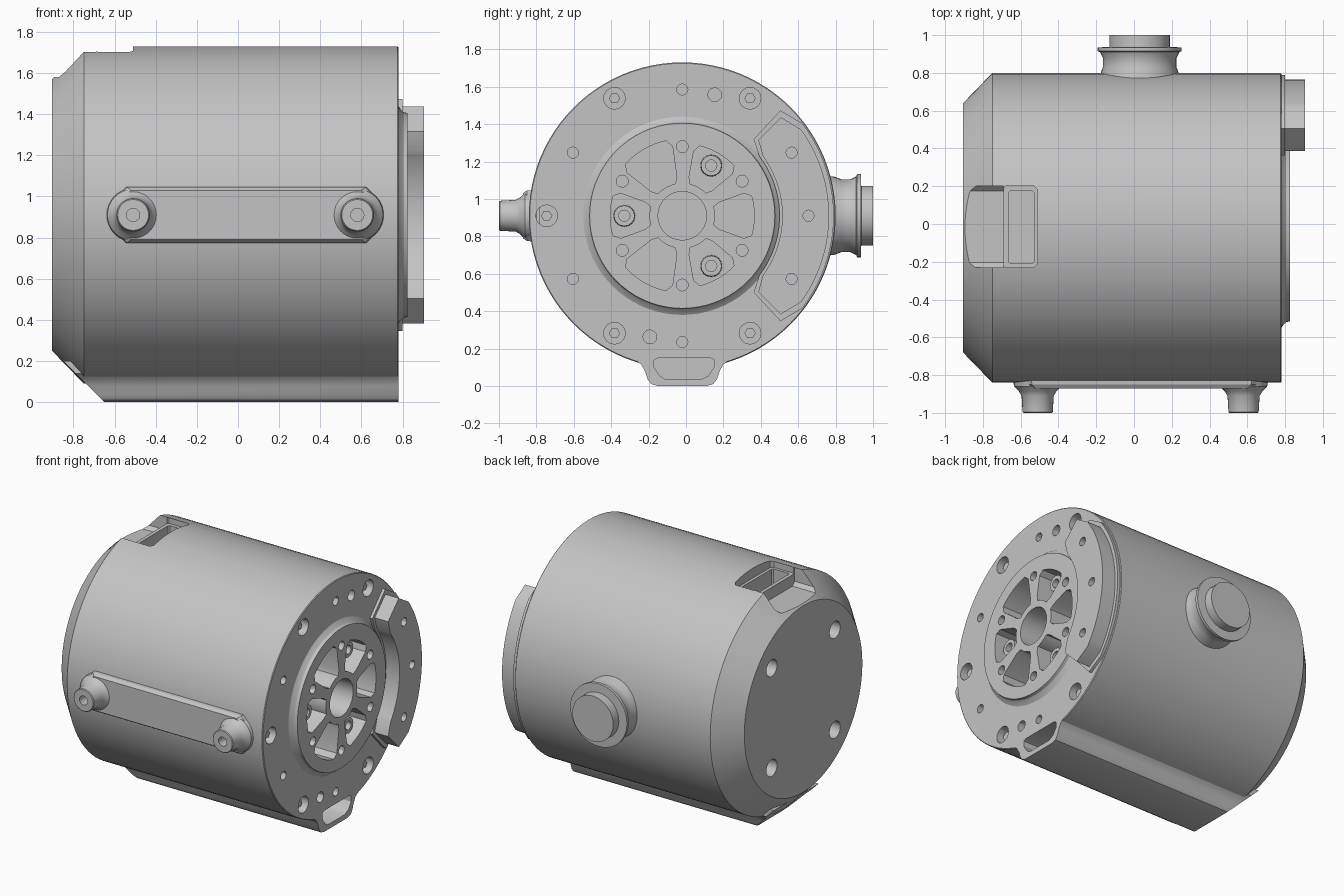
import bpy, bmesh
from math import sin, cos, pi, radians

cube = bpy.data.objects.get("Cube")
if cube:
    bpy.data.objects.remove(cube, do_unlink=True)

CY, CZ = -0.02, 0.91          # axis of the housing
R = 0.82                      # housing radius
FACE = 0.78                   # x of the mounting face

grey = bpy.data.materials.new("housing_grey")
grey.use_nodes = True
colour = (0.55, 0.55, 0.55, 1)
grey.diffuse_color = colour
grey.node_tree.nodes["Principled BSDF"].inputs["Base Color"].default_value = colour
parts = []


def place(axis, u, v, t):
    return {"x": (t, u, v), "y": (u, t, v), "z": (u, v, t)}[axis]


def make(name, solids):
    """Each solid is a list of equally sized rings, skinned and capped."""
    bm = bmesh.new()
    for rings in solids:
        loops = [[bm.verts.new(p) for p in ring] for ring in rings]
        n = len(loops[0])
        for a, b in zip(loops, loops[1:]):
            for i in range(n):
                j = (i + 1) % n
                bm.faces.new((a[i], a[j], b[j], b[i]))
        bm.faces.new(loops[0][::-1])
        bm.faces.new(loops[-1])
    bmesh.ops.recalc_face_normals(bm, faces=bm.faces)
    mesh = bpy.data.meshes.new(name)
    bm.to_mesh(mesh)
    bm.free()
    mesh.materials.append(grey)
    ob = bpy.data.objects.new(name, mesh)
    bpy.context.collection.objects.link(ob)
    return ob


def part(name, *solids):
    ob = make(name, solids)
    parts.append(ob)
    return ob


def lathe(axis, u, v, profile, seg=32):
    return [[place(axis, u + r * cos(2 * pi * i / seg), v + r * sin(2 * pi * i / seg), t)
             for i in range(seg)] for t, r in profile]


def prism(axis, pts, a, b):
    return [[place(axis, u, v, t) for u, v in pts] for t in (a, b)]


def chamfered(u0, u1, v0, v1, c):
    return [(u0 + c, v0), (u1 - c, v0), (u1, v0 + c), (u1, v1 - c),
            (u1 - c, v1), (u0 + c, v1), (u0, v1 - c), (u0, v0 + c)]


def polar(r, deg):
    return CY + r * cos(radians(deg)), CZ + r * sin(radians(deg))


def sector(r0, r1, mid, half, c=0.03, n=8):
    """Ring sector with clipped corners."""
    def arc(r, h):
        return [polar(r, mid - h + 2 * h * i / n) for i in range(n + 1)]
    trim = half * 0.8 if c else half
    pts = arc(r1, trim)
    if c:
        pts += [polar(r1 - c, mid + half), polar(r0 + c, mid + half)]
    pts += arc(r0, trim)[::-1]
    if c:
        pts += [polar(r0 + c, mid - half), polar(r1 - c, mid - half)]
    return pts


def cut(targets, *solids):
    cutter = make("cutter", solids)
    cutter.hide_render = True
    for ob in targets:
        mod = ob.modifiers.new("cut", "BOOLEAN")
        mod.operation = "DIFFERENCE"
        mod.solver = "EXACT"
        mod.object = cutter
        bpy.context.view_layer.objects.active = ob
        bpy.ops.object.modifier_apply(modifier=mod.name)
    bpy.data.objects.remove(cutter, do_unlink=True)


def hole(r_pos, deg, r, a, b, seg=12):
    return lathe("x", *polar(r_pos, deg), [(a, r), (b, r)], seg)


# Housing with a chamfered rear end
body = part("housing", lathe("x", CY, CZ, [(-0.905, 0.66), (-0.75, R), (FACE - 0.005, R),
                                          (FACE, R - 0.005)], 96))

# Channel rail along the underside, its rear end sloped
half_rail = [(0.25, 0.2), (0.25, 0.14), (0.22, 0.115), (0.2, 0.08), (0.185, 0.035), (0.165, 0.01), (0.13, 0.0)]
outline = [(CY + y, z) for y, z in half_rail] + [(CY - y, z) for y, z in reversed(half_rail)]
rail = part("bottom_rail", [[(-0.65 - z, y, z) for y, z in outline], [(FACE, y, z) for y, z in outline]])
slot = [(-0.17, 0.14), (-0.17, 0.1), (-0.14, 0.055), (-0.11, 0.035), (0.08, 0.035), (0.12, 0.055),
        (0.15, 0.1), (0.15, 0.14), (0.13, 0.15), (-0.15, 0.15)]
cut([body, rail], prism("x", slot, 0.3, 0.9))

# Output disc with a flared foot, and the raised crescent lug
disc = part("output_disc", lathe("x", CY, CZ, [(0.74, 0.53), (FACE, 0.53), (0.79, 0.515),
                                              (0.805, 0.5), (0.825, 0.495)], 72))
lug = part("crescent_lug", prism("x", sector(0.535, 0.785, 0, 45, 0.04, 20), 0.76, 0.905))
part("crescent_foot", prism("x", sector(0.52, 0.81, 0, 47, 0.04, 20), 0.76, 0.80))

# Centre bore, lightening pockets and the ring of small disc holes
disc_cuts = [hole(0, 0, 0.13, 0.5, 0.95, 28)]
for k in range(6):
    wide = k in (2, 4)
    disc_cuts.append(prism("x", sector(0.175, 0.41 if wide else 0.385, 60 * k, 22 if wide else 20, 0.035),
                           0.64, 0.95))
    disc_cuts.append(hole(0.37, 30 + 60 * k, 0.032, 0.7, 0.95))
cut([body, disc], *disc_cuts)
part("pocket_bosses", *[lathe("x", *polar(0.31, a), [(0.6, 0.06), (0.77, 0.055), (0.77, 0.03), (0.7, 0.03)], 16)
                        for a in (60, 180, 300)])

# Bolt holes of the mounting face
big = [(0.725, a) for a in (60, 120, 240, 300, 180)]
small = [(0.675, a) for a in (0, 30, 90, 150, 210, 270, 330)]
face_cuts = [hole(r, a, 0.058, 0.66, 0.95, 16) for r, a in big]
face_cuts += [hole(r, a, 0.03, 0.7, 0.95) for r, a in small]
face_cuts += [hole(0.67, a, 0.037, 0.7, 0.95) for a in (75, 255)]
cut([body, lug], *face_cuts)
part("recessed_bolts", *[hole(r, a, 0.03, 0.62, 0.75, 6) for r, a in big])

# Four mounting holes in the rear end
cut([body], *[hole(0.5, 45 + 90 * k, 0.06, -1.0, -0.79, 16) for k in range(4)])

# Connector pocket on top: open scoop, stepped rim and deep socket
cut([body], prism("x", chamfered(-0.23, 0.2, 1.58, 1.9, 0.025), -1.0, -0.69))
cut([body], prism("z", chamfered(-0.235, 0.2, 0, 0, 0) and chamfered(-0.7, -0.51, -0.23, 0.2, 0.02), 1.66, 1.9))
cut([body], prism("z", chamfered(-0.665, -0.53, -0.21, 0.175, 0.01), 1.42, 1.9))

# Flat cover on the front side
part("side_cover", [[(x, -0.78, z) for x, z in chamfered(-0.62, 0.7, 0.77, 1.05, 0.07)],
                    [(x, -0.85, z) for x, z in chamfered(-0.6, 0.68, 0.775, 1.045, 0.06)],
                    [(x, -0.872, z) for x, z in chamfered(-0.57, 0.65, 0.79, 1.03, 0.05)]])

# Hollow studs on the side cover
for label, x in (("right", -0.51), ("left", 0.58)):
    part(label + "_stud", lathe("y", x, CZ, [(-0.8, 0.135), (-0.86, 0.125), (-0.885, 0.1), (-0.91, 0.085),
                                             (-0.995, 0.08), (-1.0, 0.075), (-1.0, 0.032), (-0.93, 0.032)]))

# Flanged port on the back
part("back_port", lathe("y", 0.03, CZ, [(0.7, 0.215), (0.79, 0.21), (0.83, 0.195), (0.88, 0.195), (0.91, 0.21),
                                        (0.915, 0.222), (0.935, 0.222), (0.937, 0.16), (1.0, 0.16)], 40))

# Smooth round surfaces, keep edges crisp
bpy.ops.object.select_all(action="DESELECT")
for ob in parts:
    ob.select_set(True)
bpy.context.view_layer.objects.active = body
bpy.ops.object.shade_smooth_by_angle(angle=radians(30))
